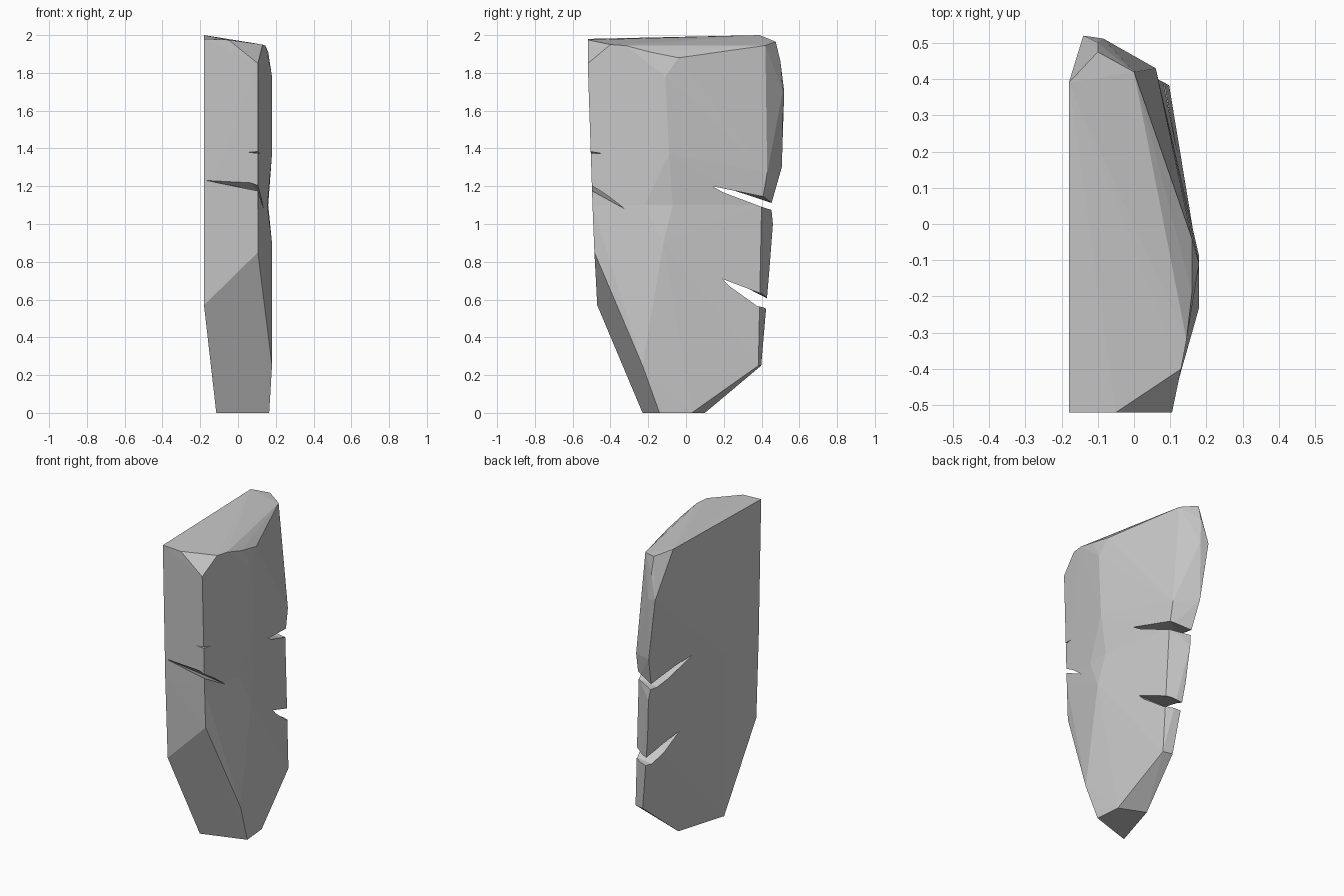
import bpy
import bmesh

if "Cube" in bpy.data.objects:
    bpy.data.objects.remove(bpy.data.objects["Cube"], do_unlink=True)

stone = bpy.data.materials.new("stone grey")
stone.use_nodes = True
grey = (0.57, 0.57, 0.57, 1)
stone.diffuse_color = grey
stone.node_tree.nodes["Principled BSDF"].inputs["Base Color"].default_value = grey


def add_hull(bm, points):
    """Wrap a set of corner points in a convex skin."""
    verts = [bm.verts.new(p) for p in points]
    result = bmesh.ops.convex_hull(bm, input=verts)
    spare = {g for g in result["geom_interior"] + result["geom_unused"]
             if isinstance(g, bmesh.types.BMVert)}
    bmesh.ops.delete(bm, geom=list(spare), context="VERTS")


def make_object(name, bm):
    bmesh.ops.recalc_face_normals(bm, faces=bm.faces[:])
    mesh = bpy.data.meshes.new(name)
    bm.to_mesh(mesh)
    bm.free()
    mesh.materials.append(stone)
    obj = bpy.data.objects.new(name, mesh)
    bpy.context.collection.objects.link(obj)
    return obj


# Narrow waist ring shared by both halves of the slab
waist_z = 1.1
waist = [(x, y, waist_z) for x, y in (
    (-.18, -.495), (.105, -.495), (.155, -.22), (.16, -.07),
    (.062, .4), (-.063, .45), (-.18, -.15))]

# Lower half: small foot, undercut front and back, thin back edge
lower = [
    (-.115, -.23, 0), (.165, -.14, 0), (.15, .03, 0), (-.015, .1, 0),
    (.18, -.23, .25), (.097, .383, .25), (.035, .398, .25),
    (-.18, -.47, .57), (.105, -.485, .85), (.18, -.12, .9),
    (-.03, .44, .74), (.064, .39, 1), (-.05, .46, 1)]

# Upper half: broad block with chipped top corners, thinning to the back
upper = [
    (-.085, .507, 1.3), (.06, .43, 1.27),
    (.18, -.09, 1.37), (.18, -.11, 1.78), (.16, -.19, 1.91),
    (-.14, .52, 1.7), (-.085, .512, 1.7), (-.1, .5, 1.86),
    (-.18, -.52, 1.98), (-.05, -.52, 1.975), (.105, -.52, 1.85),
    (.13, -.4, 1.95), (.145, -.32, 1.945), (.16, -.04, 1.88),
    (0, .42, 1.945), (-.1, .475, 1.965), (-.18, .39, 2)]

bm = bmesh.new()
add_hull(bm, lower + waist)
add_hull(bm, upper + waist)
caps = [f for f in bm.faces
        if all(abs(v.co.z - waist_z) < 1e-5 for v in f.verts)]
bmesh.ops.delete(bm, geom=caps, context="FACES")
bmesh.ops.remove_doubles(bm, verts=bm.verts[:], dist=1e-5)
slab = make_object("stone_slab", bm)


def slit(tip, mouth, gap):
    """Thin crack through the slab, leaning down towards the right face."""
    y, z = mouth
    points = []
    for x, lean, opening in ((-.25, -.05, .01), (.2, .012, gap)):
        points += [(x, *tip), (x, y, z + lean), (x, y, z + lean + opening),
                   (x, y + .13, z + lean), (x, y + .13, z + lean + .01)]
    return points


# Two long cracks through the back edge, two chips on the front edge
cracks = {
    "upper_back_crack": slit((.14, 1.2), (.4, 1.098), .03),
    "lower_back_crack": slit((.19, .71), (.38, .567), .022),
    "front_crack": [(-.19, -.51, 1.24), (.05, -.53, 1.243), (.13, -.53, 1.212),
                    (.13, -.53, 1.187), (.2, -.29, 1.05), (.1, -.45, 1.17)],
    "front_nick": [(.04, -.52, 1.382), (.14, -.53, 1.39), (.14, -.53, 1.37),
                   (.14, -.42, 1.37)],
}
for name, points in cracks.items():
    bm = bmesh.new()
    add_hull(bm, points)
    cutter = make_object(name, bm)
    cutter.hide_render = True
    cut = slab.modifiers.new(name, "BOOLEAN")
    cut.operation = "DIFFERENCE"
    cut.solver = "EXACT"
    cut.object = cutter
    bpy.context.view_layer.objects.active = slab
    bpy.ops.object.modifier_apply(modifier=cut.name)
    bpy.data.objects.remove(cutter, do_unlink=True)
